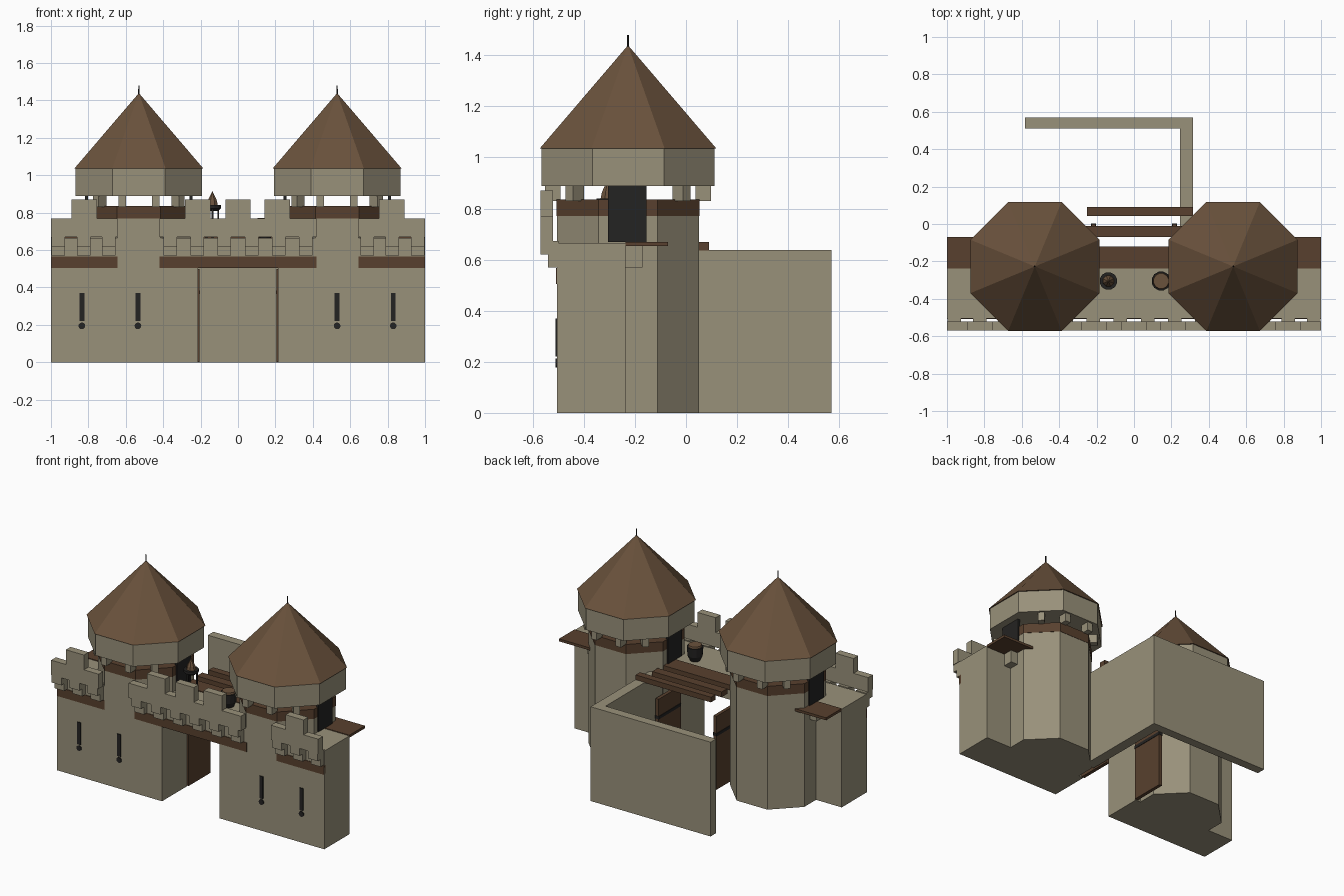
import bpy, bmesh, math

if "Cube" in bpy.data.objects:
    bpy.data.objects.remove(bpy.data.objects["Cube"])

def mat(name, rgb):
    m = bpy.data.materials.new(name)
    lin = [((c / 255 + 0.055) / 1.055) ** 2.4 for c in rgb]
    m.diffuse_color = (*lin, 1)
    m.use_nodes = True
    m.node_tree.nodes["Principled BSDF"].inputs["Base Color"].default_value = m.diffuse_color
    return m

STONE = mat("grey_stone", (153, 145, 122))
ROOF = mat("brown_roof", (106, 82, 60))
WOOD = mat("dark_wood", (88, 64, 46))
BLACK = mat("black_iron", (36, 35, 34))

def finish(bm, name, m):
    bmesh.ops.recalc_face_normals(bm, faces=bm.faces)
    me = bpy.data.meshes.new(name)
    bm.to_mesh(me)
    bm.free()
    me.materials.append(m)
    ob = bpy.data.objects.new(name, me)
    bpy.context.collection.objects.link(ob)
    return ob

def box(name, x, y, z, m):
    """Box from (min, max) pairs."""
    bm = bmesh.new()
    bmesh.ops.create_cube(bm, size=1)
    for v in bm.verts:
        v.co = [sum(r) / 2 + c * (r[1] - r[0]) for r, c in zip((x, y, z), v.co)]
    return finish(bm, name, m)

def mbox(name, x, y, z, m):
    """Box and its mirror image across x = 0."""
    box(name + "_right", x, y, z, m)
    box(name + "_left", (-x[1], -x[0]), y, z, m)

def turned(name, c, rings, m, n=8):
    """Flat-sided solid from (apothem, z) rings; flat side faces front."""
    bm = bmesh.new()
    loops = []
    for r, z in rings:
        rad = r / math.cos(math.pi / n)
        loops.append([bm.verts.new((c[0] + rad * math.cos((i + .5) * 2 * math.pi / n),
                                    c[1] + rad * math.sin((i + .5) * 2 * math.pi / n), z))
                      for i in range(n)])
    for a, b in zip(loops, loops[1:]):
        for i in range(n):
            j = (i + 1) % n
            bm.faces.new((a[i], a[j], b[j], b[i]))
    bm.faces.new(loops[0][::-1])
    bm.faces.new(loops[-1])
    bmesh.ops.remove_doubles(bm, verts=bm.verts, dist=1e-5)
    return finish(bm, name, m)

# Octagonal towers
TX, TY = 0.53, -0.227
for s, side in ((-1, "left"), (1, "right")):
    c = (s * TX, TY)
    turned("tower_body_" + side, c, [(.278, 0), (.278, .77)], STONE)
    turned("tower_wood_band_" + side, c, [(.28, .77), (.28, .835)], WOOD)
    turned("tower_upper_band_" + side, c, [(.338, .888), (.338, 1.04)], STONE)
    turned("tower_roof_" + side, c, [(.345, 1.036), (.002, 1.437)], ROOF)
    turned("roof_spike_" + side, c, [(.004, 1.42), (.003, 1.48)], BLACK, 6)
    # short brackets carrying the upper band
    spots = [(k * math.pi / 4, 0) for k in (1, 3, 5, 7)]
    spots += [(k * math.pi / 2, t) for k in (1, 3) for t in (-.09, .09)]
    for a, t in spots:
        o = box("tower_bracket_" + side, (.265, .325), (t - .02, t + .02), (.83, .89), STONE)
        o.location = (c[0], c[1], 0)
        o.rotation_euler.z = a
    # dark doorways on both sides of the tower
    for d in (-1, 1):
        x = c[0] + d * .28
        box("tower_doorway_" + side, (x - .008, x + .008), (-.305, -.155), (.67, .888), BLACK)

# Front walls and the bridge above the gate
FY, BY = -.505, -.237
mbox("outer_wall", (.6, 1), (FY, BY), (0, .665), STONE)
mbox("gate_side_wall", (.215, .45), (FY, BY), (0, .665), STONE)
box("gate_bridge", (-.216, .216), (FY, BY), (.505, .665), STONE)
mbox("outer_wood_strip", (.645, 1), (-.509, -.49), (.505, .567), WOOD)
box("gate_wood_strip", (-.42, .42), (-.509, -.49), (.505, .567), WOOD)

# Walkway planks, support blocks and roof beams
mbox("outer_walkway", (.7, 1), (BY, -.07), (.653, .67), WOOD)
mbox("walkway_support", (.78, .86), (BY, -.17), (.57, .653), STONE)
box("bridge_walkway", (-.26, .26), (BY, -.12), (.635, .67), WOOD)
box("beam_front", (-.26, .26), (-.07, -.01), (.635, .67), WOOD)
box("beam_back", (-.25, .315), (.043, .09), (.635, .67), WOOD)

# Parapets with merlons
PY = (-.57, -.52)
mbox("outer_parapet", (.645, 1), PY, (.67, .77), STONE)
mbox("outer_merlon", (.755, .89), PY, (.77, .87), STONE)
box("gate_parapet", (-.42, .42), PY, (.67, .77), STONE)
for x in (-.215, 0, .21):
    box("gate_merlon", (x - .068, x + .068), PY, (.77, .87), STONE)

# Stepped corbels under the parapets
def corbel(x):
    box("corbel_upper", (x - .036, x + .036), (-.57, -.5), (.62, .672), STONE)
    box("corbel_lower", (x - .036, x + .036), (-.54, -.5), (.57, .62), STONE)

for i in range(6):
    corbel(-.3625 + i * .145)
for s in (-1, 1):
    for x in (.69, .825, .96):
        corbel(s * x)

# Keyhole arrow slits
for x in (-.835, -.535, .53, .83):
    box("arrow_slit", (x - .013, x + .013), (-.511, -.503), (.22, .37), BLACK)
    bm = bmesh.new()
    bmesh.ops.create_cone(bm, cap_ends=True, segments=12, radius1=.018, radius2=.018, depth=.008)
    o = finish(bm, "arrow_slit_hole", BLACK)
    o.location = (x, -.507, .195)
    o.rotation_euler.x = math.pi / 2

# Open gate doors with an iron band
mbox("gate_door", (.205, .228), (BY, 0), (.003, .5), WOOD)
mbox("gate_door_band", (.202, .231), (BY, .002), (.365, .385), BLACK)

# Courtyard walls
box("courtyard_side_wall", (.245, .315), (-.1, .57), (0, .638), STONE)
box("courtyard_back_wall", (-.583, .315), (.51, .57), (0, .638), STONE)

# Pot on the bridge
turned("pot", (.145, -.305), [(.03, .665), (.046, .7), (.05, .76)], BLACK, 12)
turned("pot_lid", (.145, -.305), [(.044, .755), (.04, .772)], ROOF, 12)

# Fire stand on the bridge
c = (-.137, -.305)
turned("fire_basket", c, [(.03, .81), (.046, .823), (.046, .84)], BLACK, 12)
turned("fire_flame", c, [(.03, .835), (.024, .865), (.002, .912)], ROOF, 8)
for k in range(3):
    a = math.pi / 6 + k * 2 * math.pi / 3
    x, y = c[0] + .036 * math.cos(a), c[1] + .036 * math.sin(a)
    box("fire_stand_leg", (x - .005, x + .005), (y - .005, y + .005), (.665, .825), BLACK)
